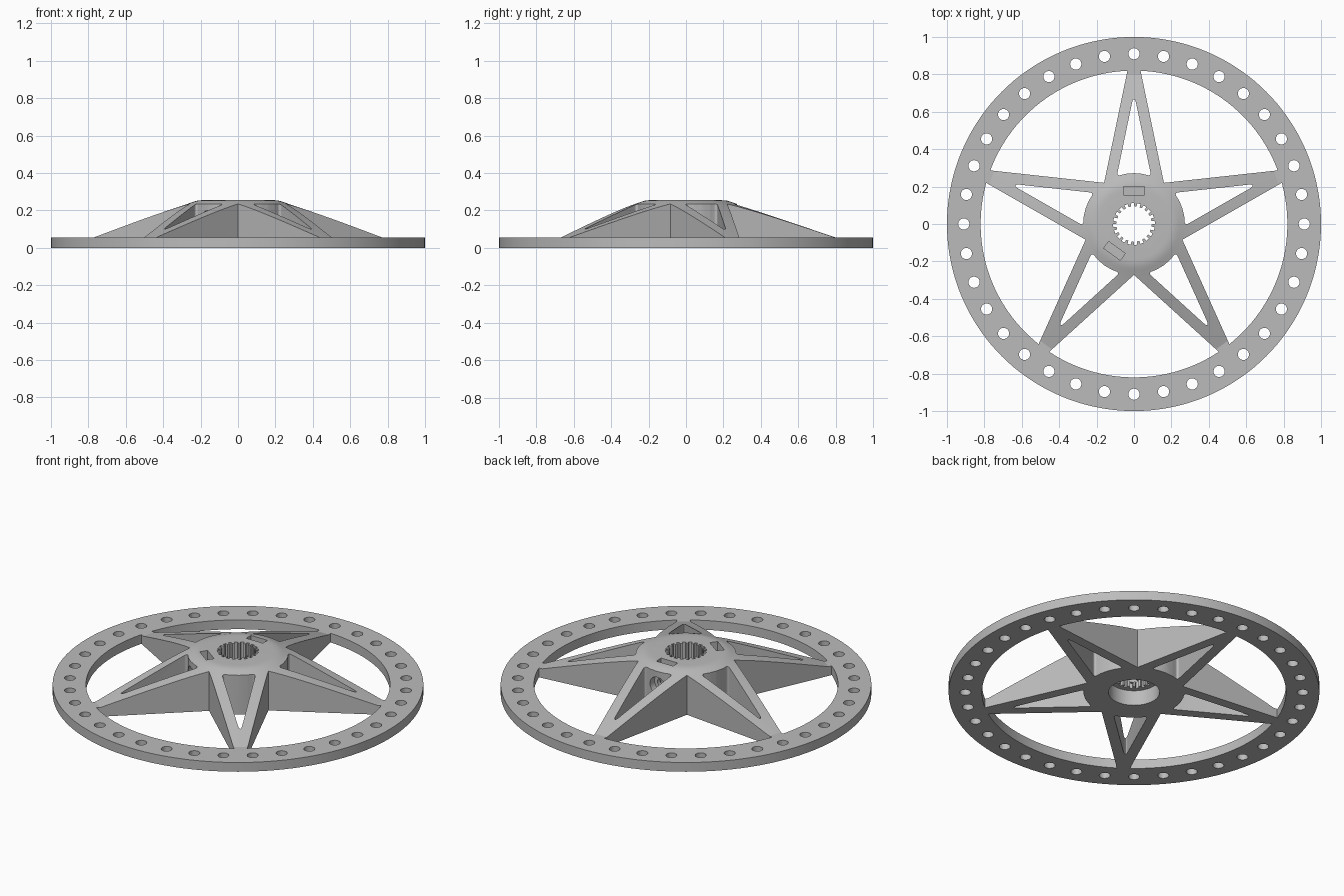
import bpy, bmesh
from math import sin, cos, pi, radians, atan2, hypot
from mathutils import Matrix, Vector

if "Cube" in bpy.data.objects:
    bpy.data.objects.remove(bpy.data.objects["Cube"], do_unlink=True)

RIM_OUTER, RIM_INNER, RIM_Z = 1.0, 0.82, 0.055
HUB_R, TOP_Z = 0.272, 0.255
STEPS = 144
ARMS = [Matrix.Rotation(2 * pi * k / 5, 4, "Z") for k in range(5)]

grey = bpy.data.materials.new("light_grey")
grey.use_nodes = True
grey.diffuse_color = (0.5, 0.5, 0.5, 1)
grey.node_tree.nodes["Principled BSDF"].inputs["Base Color"].default_value = (0.5, 0.5, 0.5, 1)


def circle(r, n, cx=0, cy=0):
    return [(cx + r * cos(2 * pi * i / n), cy + r * sin(2 * pi * i / n)) for i in range(n)]


def loft(bm, loops):
    """Join stacked loops of points into a closed solid."""
    rings = [[bm.verts.new(p) for p in loop] for loop in loops]
    n = len(rings[0])
    for a, b in zip(rings, rings[1:]):
        for i in range(n):
            j = (i + 1) % n
            bm.faces.new((a[i], a[j], b[j], b[i]))
    bm.faces.new(rings[0][::-1])
    bm.faces.new(rings[-1])


def prism(bm, outline, z0, z1):
    loft(bm, [[(x, y, z) for x, y in outline] for z in (z0, z1)])


def finish(bm, name):
    bmesh.ops.recalc_face_normals(bm, faces=bm.faces)
    mesh = bpy.data.meshes.new(name)
    bm.to_mesh(mesh)
    bm.free()
    mesh.materials.append(grey)
    obj = bpy.data.objects.new(name, mesh)
    bpy.context.collection.objects.link(obj)
    return obj


def solid(name, outlines, z0, z1):
    bm = bmesh.new()
    for outline in outlines:
        prism(bm, outline, z0, z1)
    return finish(bm, name)


def boolean(obj, tool, operation="DIFFERENCE"):
    """Apply a boolean and discard the tool."""
    tool.hide_render = True
    mod = obj.modifiers.new("cut", "BOOLEAN")
    mod.operation, mod.solver, mod.object = operation, "EXACT", tool
    bpy.context.view_layer.objects.active = obj
    bpy.ops.object.modifier_apply(modifier=mod.name)
    bpy.data.objects.remove(tool, do_unlink=True)


# Rim: flat ring with evenly spaced bolt holes
rim = solid("rim", [circle(RIM_OUTER, STEPS)], 0, RIM_Z)
boolean(rim, solid("rim_opening", [circle(RIM_INNER, STEPS)], -0.1, 0.2))
holes = [circle(0.03, 24, 0.91 * cos(radians(a)), 0.91 * sin(radians(a))) for a in range(0, 360, 10)]
boolean(rim, solid("bolt_holes", holes, -0.1, 0.2))

# Spider: five-pointed star trimmed by a turned cone with a rounded crown
slope = (0.16 - 0.035) / (0.82 - 0.22)
valley = Vector((HUB_R * sin(pi / 5), HUB_R * cos(pi / 5), 0))
star = []
for turn in ARMS:
    half_tip = valley.x - slope * (0.85 - valley.y)
    for p in (valley, Vector((half_tip, 0.85, 0)), Vector((-half_tip, 0.85, 0))):
        star.append((turn @ p).xy)
spider = solid("star_spokes_and_hub", [star], 0, 0.4)

profile = [(RIM_INNER, -0.1), (RIM_INNER, RIM_Z), (0.8, RIM_Z), (0.262, 0.238),
           (0.25, 0.2425), (0.236, 0.2475), (0.222, 0.2515), (0.207, 0.254), (0.19, TOP_Z)]
bm = bmesh.new()
loft(bm, [[(x, y, z) for x, y in circle(r, STEPS)] for r, z in profile])
boolean(spider, finish(bm, "cone"), "INTERSECT")

# Lightening windows: rounded triangles ending on the hub cylinder
apex = 0.70
corner = Vector((0.092, 0.256))
spread, reach = atan2(corner.x, corner.y), hypot(*corner)
bm = bmesh.new()
base = [(reach * sin(t), reach * cos(t)) for t in [spread * (i / 2 - 1) for i in range(5)]]
prism(bm, base + [(0, apex)], -0.1, 0.5)


def round_upright(test, offset):
    edges = [e for e in bm.edges
             if abs(e.verts[0].co.z - e.verts[1].co.z) > 0.1 and test(e.verts[0].co)]
    bmesh.ops.bevel(bm, geom=edges, offset=offset, segments=8, profile=0.5, affect="EDGES")


round_upright(lambda c: c.y > apex - 0.01, 0.057)
round_upright(lambda c: abs(abs(c.x) - corner.x) < 0.001, 0.02)
shape = bm.copy()
for turn in ARMS[1:]:
    copy = bpy.data.meshes.new("window")
    shape.to_mesh(copy)
    copy.transform(turn)
    bm.from_mesh(copy)
    bpy.data.meshes.remove(copy)
shape.free()
boolean(spider, finish(bm, "windows"))

# Bore: splined at the top, wider plain recess underneath
teeth = 20
spline = []
for i in range(teeth):
    for r, f in ((0.112, 0.0), (0.112, 0.5), (0.094, 0.55), (0.094, 0.95)):
        a = 2 * pi * (i + f) / teeth
        spline.append((r * cos(a), r * sin(a)))
boolean(spider, solid("spline_bore", [spline], -0.1, 0.4))
boolean(spider, solid("bore_recess", [circle(0.138, 64)], -0.1, 0.09))


# Two set screws: a nut slot from above and a stepped radial hole
def screw_hole(name, radius, start, end, turn):
    bm = bmesh.new()
    prism(bm, circle(radius, 32), start, end)
    bm.transform(turn @ Matrix.Translation((0, 0, 0.15)) @ Matrix.Rotation(-pi / 2, 4, "X"))
    return finish(bm, name)


for turn in (ARMS[0], ARMS[2]):
    box = [(turn @ Vector((x, y, 0))).xy
           for x, y in ((-0.055, 0.155), (0.055, 0.155), (0.055, 0.2), (-0.055, 0.2))]
    boolean(spider, solid("nut_slot", [box], 0.095, 0.4))
    boolean(spider, screw_hole("screw_hole", 0.03, 0.05, 0.31, turn))
    boolean(spider, screw_hole("screw_recess", 0.05, 0.225, 0.31, turn))

# Smooth the turned surfaces, keep machined edges crisp
bpy.ops.object.select_all(action="DESELECT")
for obj in (rim, spider):
    obj.select_set(True)
bpy.context.view_layer.objects.active = spider
bpy.ops.object.shade_smooth_by_angle(angle=radians(15))
